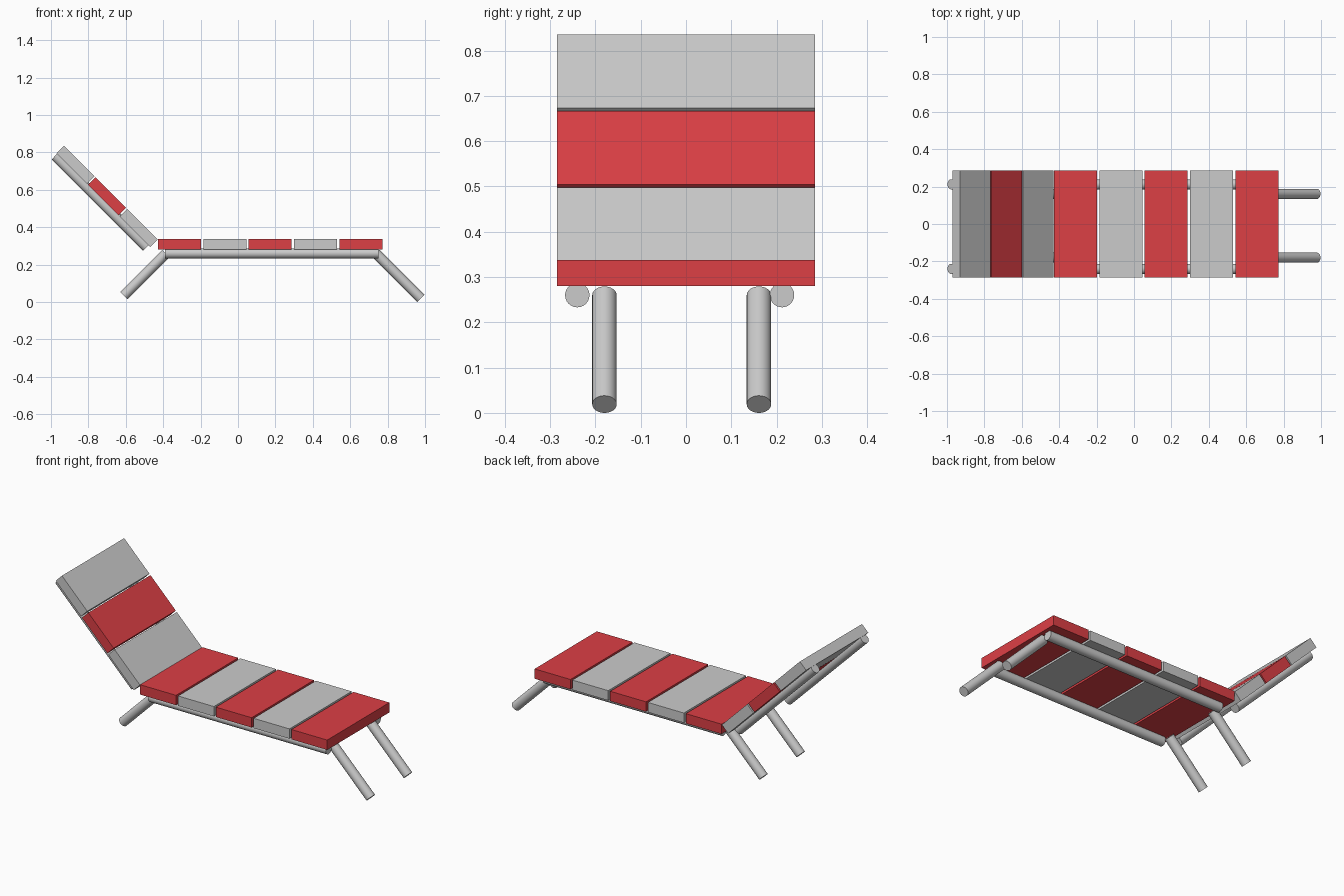
import bpy, math
from mathutils import Vector

if "Cube" in bpy.data.objects:
    bpy.data.objects.remove(bpy.data.objects["Cube"])

RADIUS = 0.027
WIDTH, THICK, LENGTH = 0.57, 0.057, 0.23

red = bpy.data.materials.new("red_fabric")
red.diffuse_color = (0.72, 0.05, 0.06, 1)
red.use_nodes = True
red.node_tree.nodes["Principled BSDF"].inputs["Base Color"].default_value = red.diffuse_color


def tube(name, a, b, y):
    """Round bar between two (x, z) points at depth y."""
    p, q = Vector((a[0], y, a[1])), Vector((b[0], y, b[1]))
    bpy.ops.mesh.primitive_cylinder_add(vertices=24, radius=RADIUS,
                                        depth=(q - p).length, location=(p + q) / 2)
    ob = bpy.context.object
    ob.name = name
    ob.rotation_euler = (q - p).to_track_quat('Z', 'Y').to_euler()
    bpy.ops.object.shade_smooth_by_angle()


def cushion(name, x, z, tilt, is_red):
    """Flat padded slat centred on (x, z)."""
    bpy.ops.mesh.primitive_cube_add(size=1, location=(x, 0, z), rotation=(0, tilt, 0))
    ob = bpy.context.object
    ob.name = name
    ob.scale = (LENGTH, WIDTH, THICK)
    if is_red:
        ob.data.materials.append(red)


# seat cushions, red at both ends
for i in range(5):
    cushion(f"seat_cushion_{i + 1}", -0.313 + 0.2425 * i, 0.309, 0, i % 2 == 0)

# backrest cushions, leaning back 45 degrees
for i in range(3):
    cushion(f"back_cushion_{i + 1}", -0.531 - 0.169 * i, 0.396 + 0.169 * i,
            math.radians(45), i == 1)

# side rails under the seat and the backrest
for side, y in (("front", -0.24), ("rear", 0.212)):
    tube(f"{side}_seat_rail", (-0.39, 0.26), (0.75, 0.26), y)
    tube(f"{side}_back_rail", (-0.489, 0.294), (-0.978, 0.781), y)

# splayed legs, set inside the rails
for side, y in (("front", -0.18), ("rear", 0.161)):
    tube(f"{side}_head_leg", (-0.385, 0.259), (-0.61, 0.034), y)
    tube(f"{side}_foot_leg", (0.737, 0.26), (0.978, 0.019), y)
